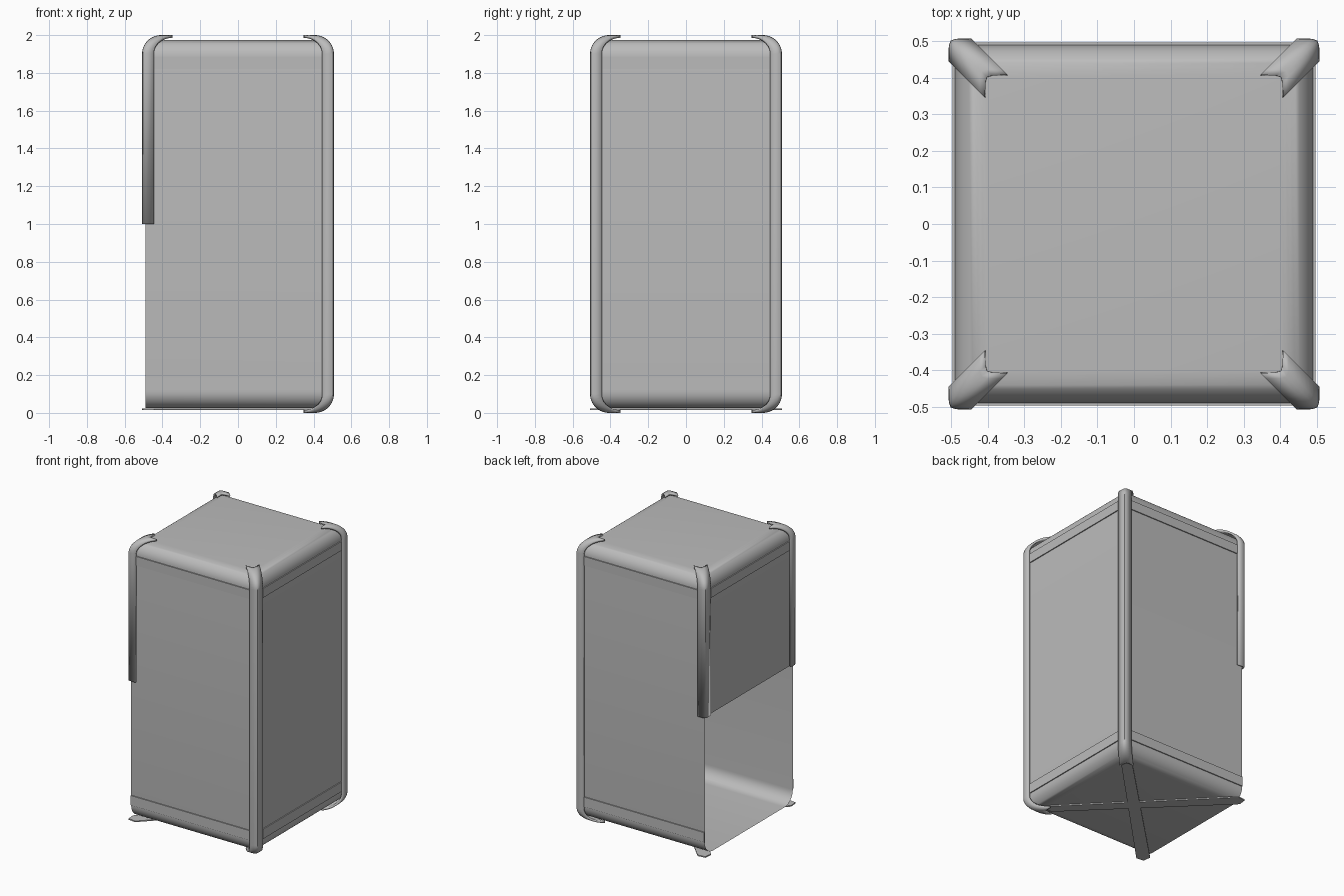
import bpy, bmesh
from math import sin, cos, pi, radians
from mathutils import Vector

cube = bpy.data.objects.get("Cube")
if cube:
    bpy.data.objects.remove(cube, do_unlink=True)

grey = bpy.data.materials.new("plain grey")
grey.use_nodes = True
grey.diffuse_color = (0.5, 0.5, 0.5, 1)
grey.node_tree.nodes["Principled BSDF"].inputs["Base Color"].default_value = (0.5, 0.5, 0.5, 1)

WALL = 0.49      # half width of the body
CUT = 1.0        # the -x wall is open below this height
STEPS = 10       # segments in each rounded edge


def finish(name, bm, angle=35):
    mesh = bpy.data.meshes.new(name)
    bm.to_mesh(mesh)
    bm.free()
    mesh.materials.append(grey)
    obj = bpy.data.objects.new(name, mesh)
    bpy.context.collection.objects.link(obj)
    bpy.ops.object.select_all(action='DESELECT')
    obj.select_set(True)
    bpy.context.view_layer.objects.active = obj
    bpy.ops.object.shade_smooth_by_angle(angle=radians(angle))
    return obj


def box(name, low, high):
    bm = bmesh.new()
    bmesh.ops.create_cube(bm, size=1)
    low, high = Vector(low), Vector(high)
    for v in bm.verts:
        v.co = (low + high) / 2 + v.co * (high - low)
    return finish(name, bm)


# Body shell: stacked squares with rounded top and bottom edges, side opening at -x
def body():
    r = 0.09
    arc = [(WALL - r + r * cos(pi / 2 * i / STEPS), r * sin(pi / 2 * i / STEPS))
           for i in range(STEPS + 1)]
    rows = [(h, 0.115 - z) for h, z in reversed(arc)]
    rows += [(WALL, CUT)] + [(h, 1.885 + z) for h, z in arc]
    bm = bmesh.new()
    rings = []
    for h, z in rows:
        left = -WALL if z < CUT else -h
        rings.append([bm.verts.new(p) for p in
                      ((left, -h, z), (h, -h, z), (h, h, z), (left, h, z))])
    for low, high in zip(rings, rings[1:]):
        for k in range(4):
            if k == 3 and low[0].co.z < CUT - 0.001:
                continue
            n = (k + 1) % 4
            bm.faces.new((low[k], low[n], high[n], high[k]))
    bm.faces.new(rings[-1])
    bm.faces.new(rings[0][::-1])
    finish("body_shell", bm)


# Corner guard: an angle profile carried up the edge and over the rounding
def guard(name, sx, sy):
    r = 0.1
    arc = [(r * (1 - cos(pi / 2 * i / STEPS)), r * sin(pi / 2 * i / STEPS))
           for i in range(STEPS + 1)]
    path = [(d, 2 - r + z) for d, z in arc]
    if sx > 0:
        path = [(d, r - z) for d, z in reversed(arc)] + path
    else:
        path = [(0, CUT)] + path
    profile = [(0.446, 0.508), (0.488, 0.507), (0.502, 0.502), (0.507, 0.488), (0.508, 0.446)]
    bm = bmesh.new()
    rows = [[bm.verts.new((sx * (x - d), sy * (y - d), z)) for x, y in profile]
            for d, z in path]
    for a, b in zip(rows, rows[1:]):
        for j in range(len(profile) - 1):
            quad = [a[j], a[j + 1], b[j + 1], b[j]]
            bm.faces.new(quad[::-1] if sx * sy > 0 else quad)
    obj = finish(name, bm, 50)
    shell = obj.modifiers.new("thickness", 'SOLIDIFY')
    shell.thickness = 0.014
    shell.offset = -1


body()
for sx, side in ((-1, "right"), (1, "left")):
    for sy, end in ((-1, "front"), (1, "back")):
        guard(f"{end}_{side}_corner_guard", sx, sy)

# Raised bands around the top and bottom of the walls
OUT = 0.497
for level, z0, z1 in (("lower", 0.12, 0.188), ("upper", 1.82, 1.885)):
    box(f"{level}_front_band", (-WALL, -OUT, z0), (WALL, -WALL, z1))
    box(f"{level}_back_band", (-WALL, WALL, z0), (WALL, OUT, z1))
    box(f"{level}_left_band", (WALL, -WALL, z0), (OUT, WALL, z1))
box("upper_right_band", (-OUT, -WALL, 1.82), (-WALL, WALL, 1.885))

# Crossed straps under the floor, reaching out at the open side
for s, name in ((1, "front_strap"), (-1, "back_strap")):
    bm = bmesh.new()
    plan = [(0.40, 0.35), (0.40, 0.40), (0.35, 0.40),
            (-0.508, -0.446), (-0.502, -0.502), (-0.446, -0.508)]
    face = bm.faces.new([bm.verts.new((x, s * y, 0.016)) for x, y in plan])
    top = bmesh.ops.extrude_face_region(bm, geom=[face])
    for v in top["geom"]:
        if isinstance(v, bmesh.types.BMVert):
            v.co.z = 0.024
    bmesh.ops.recalc_face_normals(bm, faces=bm.faces)
    finish(name, bm)
